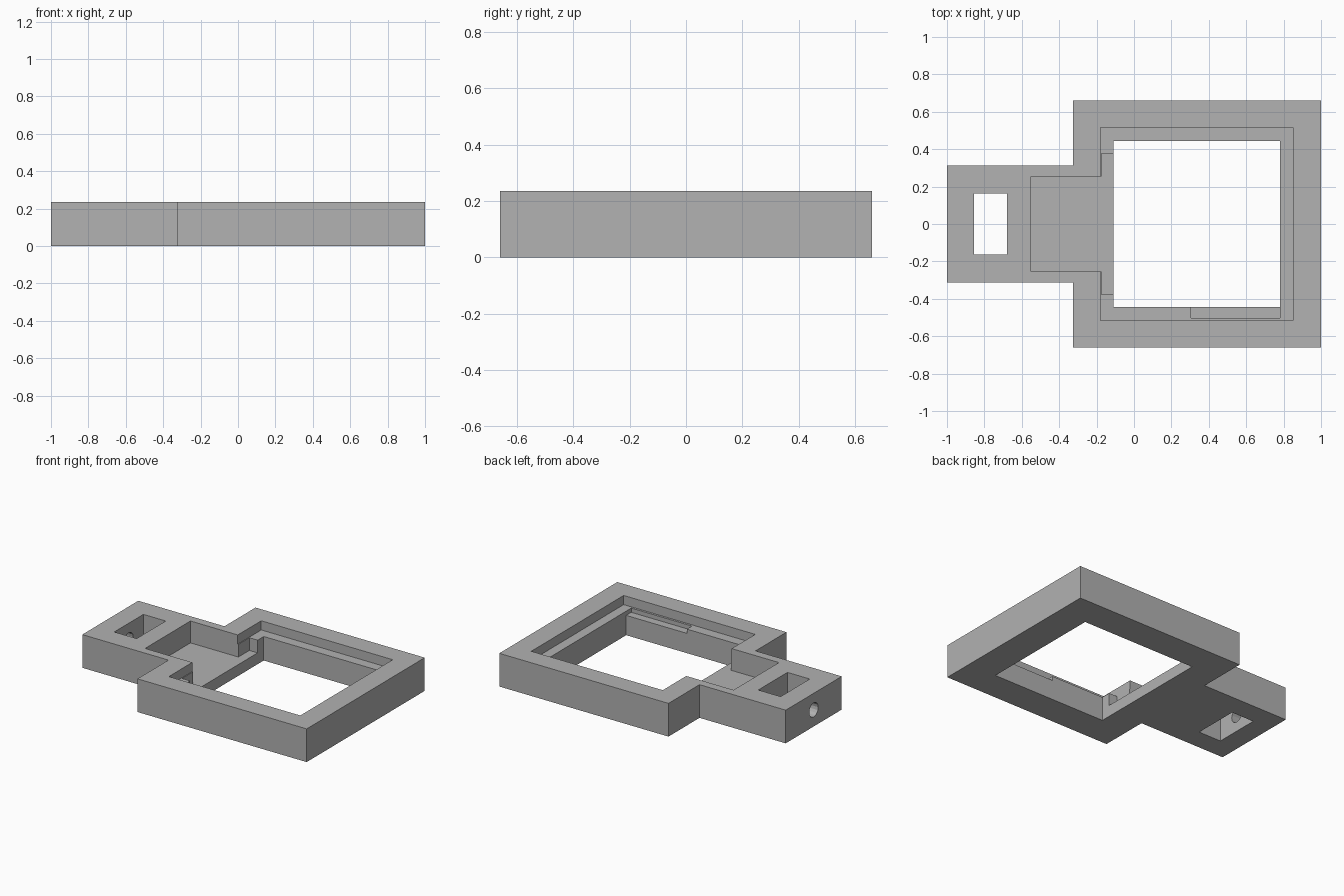
import bpy
import bmesh
from math import radians
from mathutils import Matrix

cube = bpy.data.objects.get("Cube")
if cube:
    bpy.data.objects.remove(cube, do_unlink=True)

HEIGHT = 0.235
LEDGE = 0.17    # shallow step around the window
FLOOR = 0.08    # deep pocket in the handle
ABOVE = 0.4
BELOW = -0.2

grey = bpy.data.materials.new("grey_plastic")
grey.use_nodes = True
colour = (0.445, 0.445, 0.445, 1)
grey.diffuse_color = colour
grey.node_tree.nodes["Principled BSDF"].inputs["Base Color"].default_value = colour


def make_object(name, bm):
    mesh = bpy.data.meshes.new(name)
    bmesh.ops.recalc_face_normals(bm, faces=bm.faces)
    bm.to_mesh(mesh)
    bm.free()
    mesh.materials.append(grey)
    obj = bpy.data.objects.new(name, mesh)
    bpy.context.collection.objects.link(obj)
    return obj


def prism(name, outline, z0, z1):
    bm = bmesh.new()
    face = bm.faces.new([bm.verts.new((x, y, z0)) for x, y in outline])
    top = bmesh.ops.extrude_face_region(bm, geom=[face])["geom"]
    verts = [v for v in top if isinstance(v, bmesh.types.BMVert)]
    bmesh.ops.translate(bm, verts=verts, vec=(0, 0, z1 - z0))
    return make_object(name, bm)


def box(name, x0, x1, y0, y1, z0, z1):
    return prism(name, [(x0, y0), (x1, y0), (x1, y1), (x0, y1)], z0, z1)


def cut(body, cutter):
    cutter.hide_render = True
    mod = body.modifiers.new(cutter.name, "BOOLEAN")
    mod.operation = "DIFFERENCE"
    mod.solver = "EXACT"
    mod.object = cutter
    bpy.context.view_layer.objects.active = body
    bpy.ops.object.modifier_apply(modifier=mod.name)
    bpy.data.objects.remove(cutter, do_unlink=True)


# Square frame with a handle tab, as one extruded outline
half = [(-1, -0.313), (-0.325, -0.313), (-0.325, -0.66), (1, -0.66)]
frame = prism("frame_with_handle", half + [(x, -y) for x, y in reversed(half)], 0, HEIGHT)

# Window, stepped ledge and pockets
cut(frame, box("window", -0.11, 0.78, -0.445, 0.445, BELOW, ABOVE))
cut(frame, box("ledge_recess", -0.18, 0.85, -0.517, 0.517, LEDGE, ABOVE))
cut(frame, box("handle_pocket", -0.55, 0, -0.254, 0.254, FLOOR, ABOVE))
cut(frame, box("cross_pocket", -0.175, 0, -0.377, 0.377, FLOOR, ABOVE))
cut(frame, box("side_notch", 0.305, 0.78, -0.502, -0.3, LEDGE - 0.03, ABOVE))

# Strap slot and the round hole leading into it from the end
cut(frame, box("strap_slot", -0.855, -0.68, -0.163, 0.163, BELOW, ABOVE))
bm = bmesh.new()
bmesh.ops.create_cone(bm, cap_ends=True, segments=16, radius1=0.05, radius2=0.05, depth=0.3,
                      matrix=Matrix.Translation((-0.94, 0, HEIGHT / 2)) @ Matrix.Rotation(radians(90), 4, "Y"))
cut(frame, make_object("end_hole", bm))
